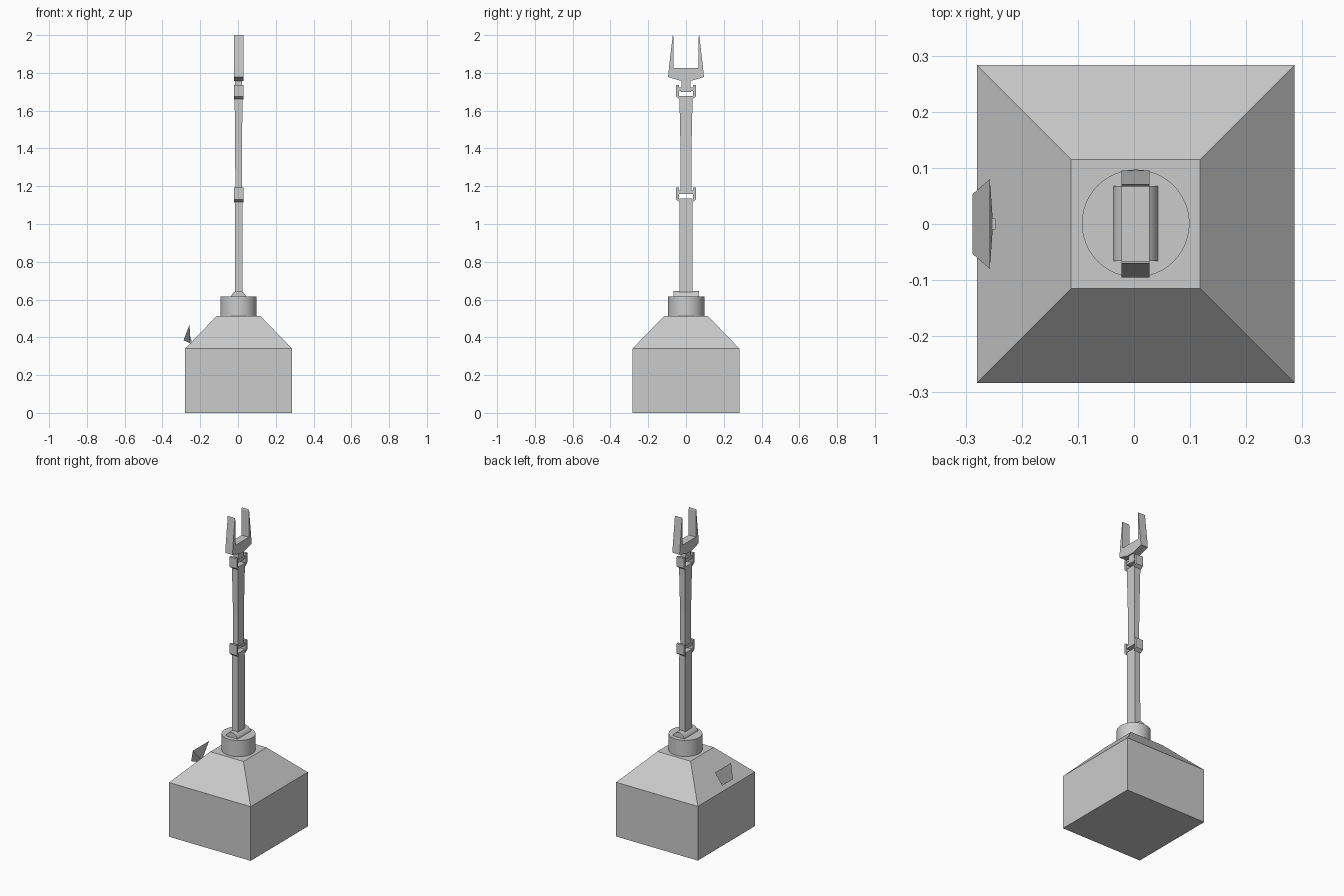
import bpy, bmesh, math
from mathutils import Matrix

if "Cube" in bpy.data.objects:
    bpy.data.objects.remove(bpy.data.objects["Cube"], do_unlink=True)

CX = 0.003  # the body sits slightly off centre, balancing the side panel

grey = bpy.data.materials.new("light grey")
grey.use_nodes = True
grey.diffuse_color = (0.6, 0.6, 0.6, 1)
grey.node_tree.nodes["Principled BSDF"].inputs["Base Color"].default_value = (0.6, 0.6, 0.6, 1)


def finish(name, bm, smooth=False):
    bmesh.ops.recalc_face_normals(bm, faces=bm.faces)
    mesh = bpy.data.meshes.new(name)
    bm.to_mesh(mesh)
    bm.free()
    mesh.materials.append(grey)
    ob = bpy.data.objects.new(name, mesh)
    bpy.context.collection.objects.link(ob)
    if smooth:
        bpy.ops.object.select_all(action='DESELECT')
        ob.select_set(True)
        bpy.context.view_layer.objects.active = ob
        bpy.ops.object.shade_smooth_by_angle(angle=math.radians(30))
    return ob


def loft(name, sections):
    """Join rectangular sections (half x, half y, z) from bottom to top."""
    bm = bmesh.new()
    rings = [[bm.verts.new((CX + sx * hx, sy * hy, z))
              for sx, sy in ((-1, -1), (1, -1), (1, 1), (-1, 1))]
             for hx, hy, z in sections]
    for a, b in zip(rings, rings[1:]):
        for i in range(4):
            j = (i + 1) % 4
            bm.faces.new((a[i], a[j], b[j], b[i]))
    bm.faces.new(rings[0])
    bm.faces.new(rings[-1])
    return finish(name, bm)


def extrude_x(name, profile, half):
    """Extrude a (y, z) profile along x."""
    bm = bmesh.new()
    face = bm.faces.new([bm.verts.new((CX - half, y, z)) for y, z in profile])
    new = bmesh.ops.extrude_face_region(bm, geom=[face])["geom"]
    bmesh.ops.translate(bm, vec=(2 * half, 0, 0),
                        verts=[v for v in new if isinstance(v, bmesh.types.BMVert)])
    return finish(name, bm)


# Base block with sloping roof
loft("base", [(0.283, 0.283, 0), (0.283, 0.283, 0.34), (0.115, 0.115, 0.514)])

# Round turntable
bm = bmesh.new()
bmesh.ops.create_cone(bm, cap_ends=True, segments=48, radius1=0.096, radius2=0.096, depth=0.105,
                      matrix=Matrix.Translation((CX, 0.001, 0.5625)))
finish("turntable", bm, smooth=True)

# Shoulder pivot lying along y
bm = bmesh.new()
bmesh.ops.create_cone(bm, cap_ends=True, segments=32, radius1=0.041, radius2=0.041, depth=0.134,
                      matrix=Matrix.Translation((CX, 0.001, 0.605)) @ Matrix.Rotation(math.pi / 2, 4, 'X'))
finish("shoulder_pivot", bm, smooth=True)

# Arm segments
loft("lower_arm", [(0.02, 0.035, 0.6), (0.02, 0.034, 1.135)])
loft("upper_arm", [(0.017, 0.028, 1.16), (0.018, 0.029, 1.4), (0.021, 0.035, 1.677)])
loft("wrist", [(0.018, 0.026, 1.70), (0.018, 0.022, 1.775)])

# Forked joints: a crossbar over the gap, with a cheek on each side
for name, z in (("elbow", 1.115), ("wrist", 1.66)):
    loft(name + "_crossbar", [(0.02, 0.04, z + 0.045), (0.02, 0.04, z + 0.062)])
    for side, s in (("left", 1), ("right", -1)):
        cheek = [(0.033, 0), (0.052, 0.015), (0.052, 0.077), (0.038, 0.077), (0.038, 0.018), (0.033, 0.018)]
        extrude_x(f"{name}_{side}_cheek", [(s * y, z + dz) for y, dz in cheek], 0.025)

# Two-pronged gripper, profile mirrored across y
half = [(0.022, 1.757), (0.095, 1.778), (0.09, 1.83), (0.07, 2.0), (0.067, 1.99), (0.067, 1.827)]
extrude_x("gripper", half + [(-y, z) for y, z in reversed(half)], 0.025)

# Tilted side panel: wide front face narrowing to a small mount behind
bm = bmesh.new()
front = [(-0.288, -0.053, 0.384), (-0.288, 0.053, 0.384), (-0.257, 0.08, 0.468), (-0.257, -0.08, 0.468)]
back = [(-0.254, -0.012, 0.37), (-0.254, 0.012, 0.37), (-0.252, 0.012, 0.392), (-0.252, -0.012, 0.392)]
f = [bm.verts.new(p) for p in front]
b = [bm.verts.new(p) for p in back]
for i in range(4):
    j = (i + 1) % 4
    bm.faces.new((f[i], f[j], b[j], b[i]))
bm.faces.new(f)
bm.faces.new(b)
finish("side_panel", bm)

# Short mount joining the panel to the roof
bm = bmesh.new()
bmesh.ops.create_cube(bm, size=1, matrix=Matrix.Translation((-0.251, 0, 0.376)) @ Matrix.Diagonal((0.008, 0.02, 0.024, 1)))
finish("panel_mount", bm)
